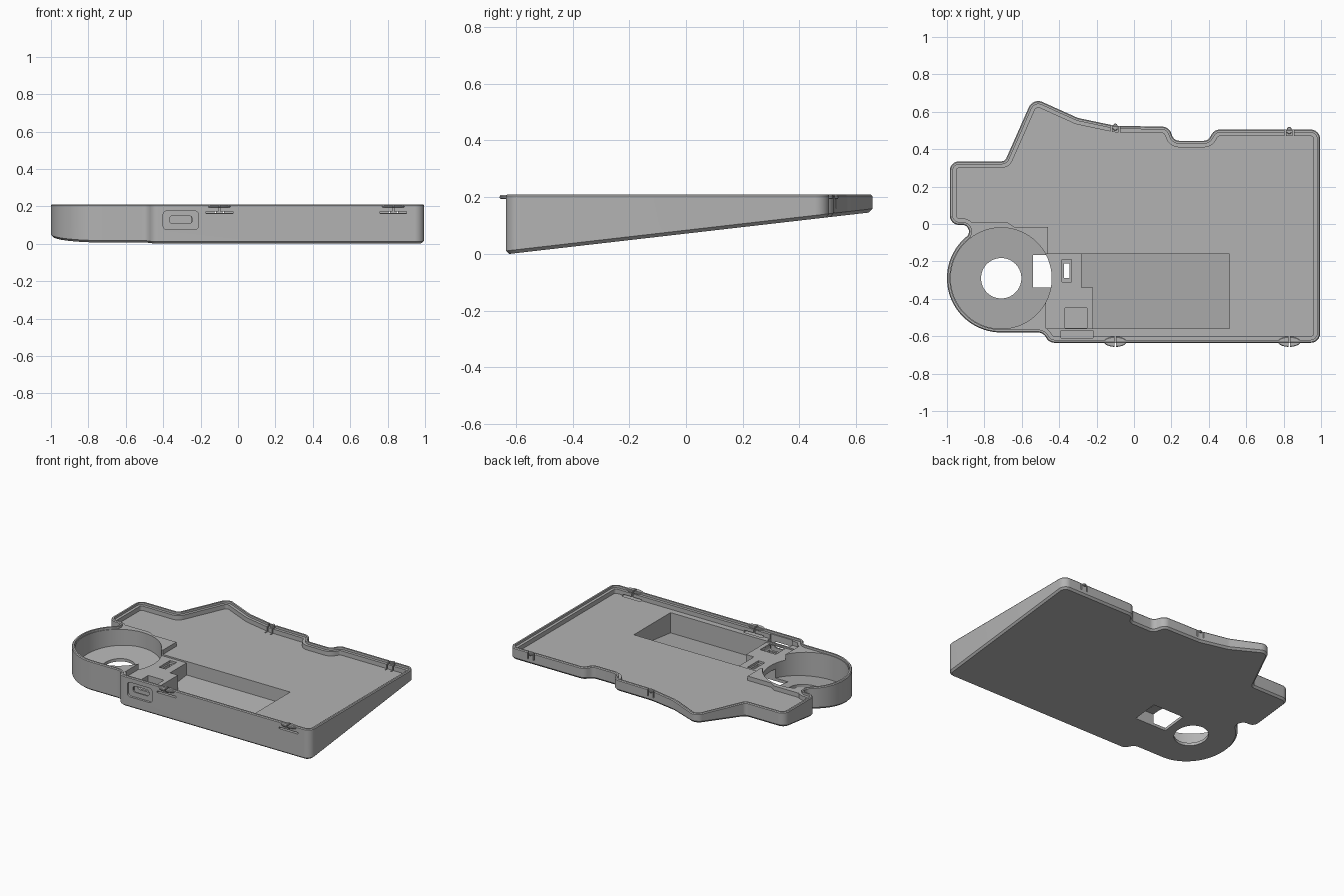
import bpy, bmesh, math
from mathutils import Vector, Matrix

if "Cube" in bpy.data.objects:
    bpy.data.objects.remove(bpy.data.objects["Cube"])

TOP, FLOOR = 0.21, 0.165
HUB = Vector((-0.71, -0.29))

grey = bpy.data.materials.new("plain grey")
grey.use_nodes = True
grey.diffuse_color = (0.45, 0.45, 0.45, 1)
grey.node_tree.nodes["Principled BSDF"].inputs["Base Color"].default_value = grey.diffuse_color


def base(y):
    """Height of the sloping underside."""
    return 0.115 * (y + 0.623)


def rounded(corners, steps=8):
    """Polygon with an arc of radius r at each corner (x, y, r)."""
    pts = []
    for i, (x, y, r) in enumerate(corners):
        p = Vector((x, y))
        if r == 0:
            pts.append(p)
            continue
        a = (Vector(corners[i - 1][:2]) - p).normalized()
        b = (Vector(corners[(i + 1) % len(corners)][:2]) - p).normalized()
        half = a.angle(b) / 2
        centre = p + (a + b).normalized() * r / math.sin(half)
        t = r / math.tan(half)
        u, v = p + a * t - centre, p + b * t - centre
        pts += [centre + u.lerp(v, k / steps).normalized() * r for k in range(steps + 1)]
    return pts


def inset(pts, d):
    """Move a counter-clockwise polygon inward by d."""
    out = []
    for i, p in enumerate(pts):
        e, f = (p - pts[i - 1]).normalized(), (pts[(i + 1) % len(pts)] - p).normalized()
        n, m = Vector((-e.y, e.x)), Vector((-f.y, f.x))
        mid = (n + m).normalized()
        out.append(p + mid * d / max(mid.dot(n), 0.3))
    return out


def circle(c, rx, ry, n=72):
    return [Vector((c[0] + rx * math.cos(k * math.tau / n), c[1] + ry * math.sin(k * math.tau / n)))
            for k in range(n)]


def rect(x0, x1, y0, y1, r=0):
    return rounded([(x0, y0, r), (x1, y0, r), (x1, y1, r), (x0, y1, r)])


def solid(name, pts, layers):
    """Loft a polygon through layers of (inset, height or height rule)."""
    bm = bmesh.new()
    rings = []
    for d, z in layers:
        ring = inset(pts, d) if d else pts
        rings.append([bm.verts.new((p.x, p.y, z(p.y) if callable(z) else z)) for p in ring])
    bm.faces.new(rings[0][::-1])
    bm.faces.new(rings[-1])
    n = len(pts)
    for lo, hi in zip(rings, rings[1:]):
        for i in range(n):
            j = (i + 1) % n
            bm.faces.new((lo[i], lo[j], hi[j], hi[i]))
    bmesh.ops.recalc_face_normals(bm, faces=bm.faces)
    mesh = bpy.data.meshes.new(name)
    bm.to_mesh(mesh)
    bm.free()
    mesh.materials.append(grey)
    ob = bpy.data.objects.new(name, mesh)
    bpy.context.collection.objects.link(ob)
    return ob


def combine(target, tool, operation="DIFFERENCE"):
    mod = target.modifiers.new("combine", "BOOLEAN")
    mod.operation, mod.object, mod.solver = operation, tool, "EXACT"
    bpy.context.view_layer.objects.active = target
    bpy.ops.object.modifier_apply(modifier=mod.name)
    bpy.data.objects.remove(tool)


def cut(pts, bottom, top=0.3):
    combine(case, solid("cutter", pts, [(0, bottom), (0, top)]))


# Outline: round hub on the right, stepped and angled back edge
hub_arc = [(HUB.x + 0.29 * math.cos(math.radians(a)), HUB.y + 0.29 * math.sin(math.radians(a)), 0)
           for a in range(128, 271, 4)] + [(HUB.x, HUB.y - 0.29, 0)]
outline = rounded([
    (-0.485, -0.58, 0.05), (-0.455, -0.635, 0.05), (0.995, -0.635, 0.05), (0.995, 0.505, 0.05),
    (0.43, 0.505, 0.05), (0.395, 0.445, 0.04), (0.215, 0.445, 0.04), (0.185, 0.52, 0.05),
    (-0.1, 0.525, 0.1), (-0.3, 0.567, 0.1), (-0.54, 0.675, 0.055), (-0.69, 0.335, 0.03),
    (-0.985, 0.335, 0.05), (-0.985, -0.005, 0.05), (-0.865, -0.005, 0.035)] + hub_arc)

# Wedge body with chamfered bottom and top edges
case = solid("wedge_case", outline, [
    (0.012, base), (0, lambda y: base(y) + 0.012), (0, TOP - 0.006), (0.005, TOP)])

# Main tray, leaving the block around the hub, and the stepped rim
tray = solid("tray_cutter", outline, [(0.035, FLOOR), (0.035, 0.3)])
block = rounded([(-1.1, -0.7, 0), (-0.46, -0.7, 0), (-0.46, -0.015, 0), (-0.64, -0.015, 0),
                 (-0.68, 0.01, 0), (-1.1, 0.01, 0)])
combine(tray, solid("block_cutter", block, [(0, -0.1), (0, 0.5)]))
combine(case, tray)
combine(case, solid("rim_cutter", outline, [(0.016, 0.195), (0.016, 0.3)]))

# Round pocket and long pit, both with floors parallel to the underside
pocket_floor = lambda y: base(y) + 0.02
pit_floor = lambda y: base(y) + 0.018
cut(circle(HUB, 0.27, 0.27, 96), pocket_floor)
pit = [(-0.28, -0.16, 0), (-0.28, -0.34, 0), (-0.22, -0.34, 0), (-0.22, -0.56, 0),
       (0.51, -0.56, 0), (0.51, -0.16, 0)]
cut(rounded(pit), pit_floor)

# Lowered platform with switch slot and connector wells
cut(rect(-0.47, -0.2, -0.559, -0.161), 0.155)
cut(rect(-0.54, -0.30, -0.34, -0.165), -0.1, 0.115)
cut(rect(-0.385, -0.335, -0.31, -0.19), 0.14)
cut(rect(-0.375, -0.345, -0.29, -0.21), -0.1)
cut(rect(-0.37, -0.25, -0.555, -0.45), 0.1)
cut(rect(-0.39, -0.22, -0.61, -0.57), 0.08)
cut(circle(HUB, 0.108, 0.108, 64), -0.1)

# Connector opening in the front wall
for shape, near, far in ((rect(-0.4, -0.212, 0.075, 0.175, 0.02), 0.62, 0.7),
                         (rect(-0.367, -0.245, 0.108, 0.15, 0.018), 0.5, 0.7)):
    port = solid("port_cutter", shape, [(0, near), (0, far)])
    port.data.transform(Matrix.Rotation(math.pi / 2, 4, "X"))
    combine(case, port)

# Snap clips: bump on the rim, relief slot and centre slit
for x, back_y in ((-0.1, 0.518), (0.83, 0.5)):
    for y, rx, ry in ((-0.63, 0.06, 0.027), (back_y, 0.014, 0.019)):
        bump = solid("bump", circle((x, y), rx, ry, 32), [(0.003, 0.193), (0, 0.197), (0, 0.203), (0.003, 0.207)])
        combine(case, bump, "UNION")
    cut(rect(x - 0.072, x + 0.072, -0.7, -0.585), 0.161, 0.172)
    cut(rect(x - 0.005, x + 0.005, -0.7, -0.585), 0.168)
    for side in (-0.022, 0.022):
        cut(rect(x + side - 0.004, x + side + 0.004, back_y - 0.05, back_y + 0.05), 0.161)

# Smooth the curved walls, keep the edges crisp
bpy.ops.object.select_all(action="DESELECT")
case.select_set(True)
bpy.context.view_layer.objects.active = case
bpy.ops.object.shade_smooth_by_angle(angle=math.radians(30))
